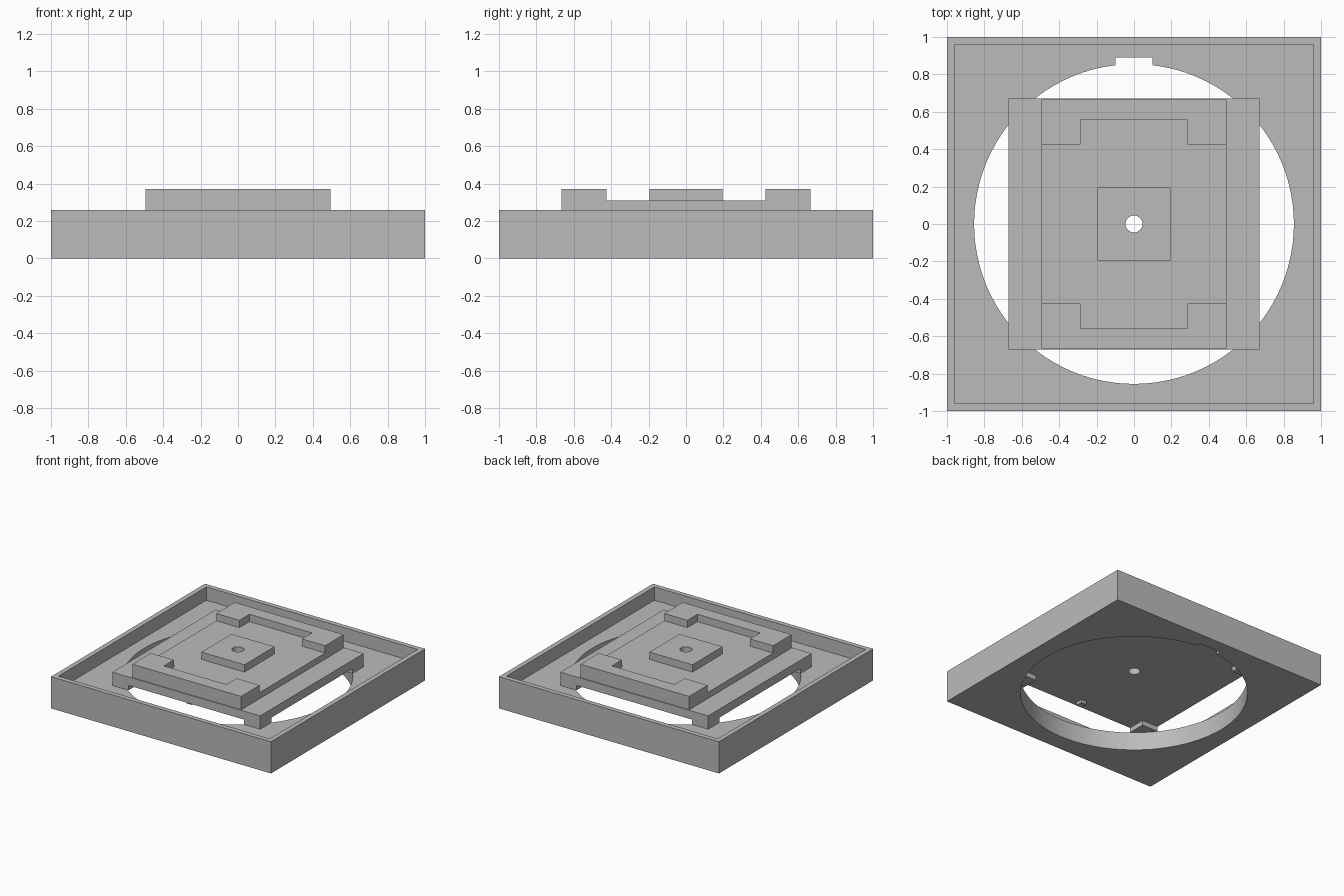
import bpy
import math

if "Cube" in bpy.data.objects:
    bpy.data.objects.remove(bpy.data.objects["Cube"])

grey = bpy.data.materials.new("plain grey")
grey.diffuse_color = (0.5, 0.5, 0.5, 1)
grey.use_nodes = True
grey.node_tree.nodes["Principled BSDF"].inputs["Base Color"].default_value = grey.diffuse_color


def box(name, x0, x1, y0, y1, z0, z1):
    bpy.ops.mesh.primitive_cube_add(size=1, location=((x0 + x1) / 2, (y0 + y1) / 2, (z0 + z1) / 2))
    ob = bpy.context.object
    ob.name = name
    ob.scale = (x1 - x0, y1 - y0, z1 - z0)
    bpy.ops.object.transform_apply(location=True, rotation=False, scale=True)
    ob.data.materials.append(grey)
    return ob


def cylinder(name, radius, z0, z1, sides):
    bpy.ops.mesh.primitive_cylinder_add(vertices=sides, radius=radius, depth=z1 - z0,
                                        location=(0, 0, (z0 + z1) / 2))
    ob = bpy.context.object
    ob.name = name
    ob.data.materials.append(grey)
    return ob


def cut(target, *cutters):
    bpy.ops.object.select_all(action='DESELECT')
    bpy.context.view_layer.objects.active = target
    target.select_set(True)
    for c in cutters:
        mod = target.modifiers.new("cut", 'BOOLEAN')
        mod.operation = 'DIFFERENCE'
        mod.solver = 'EXACT'
        mod.object = c
        bpy.ops.object.modifier_apply(modifier=mod.name)
    for c in cutters:
        bpy.data.objects.remove(c)
    bpy.ops.object.shade_smooth_by_angle(angle=math.radians(30))


FLOOR, RIM, PLATE_Z, SLAB, TOP = 0.15, 0.26, 0.19, 0.31, 0.37

# Square tray with raised rim, round opening and a key notch at the back
tray = box("tray", -1, 1, -1, 1, 0, RIM)
cut(tray,
    box("recess_cutter", -0.96, 0.96, -0.96, 0.96, FLOOR, 0.5),
    cylinder("opening_cutter", 0.855, -0.2, 0.5, 96),
    box("notch_cutter", -0.1, 0.1, 0.6, 0.89, -0.2, 0.5))

# Square plate raised on four corner legs
plate = box("raised_plate", -0.672, 0.672, -0.672, 0.672, PLATE_Z, RIM)
cut(plate, cylinder("bore_cutter", 0.045, -0.2, 0.6, 32))
for sx in (-1, 1):
    for sy in (-1, 1):
        xs = sorted((sx * 0.525, sx * 0.672))
        ys = sorted((sy * 0.525, sy * 0.672))
        box("corner_leg", *xs, *ys, FLOOR, PLATE_Z)

# Small peg under the front edge
box("locating_peg", -0.02, 0.03, -0.64, -0.58, 0.165, PLATE_Z)

# Upper slab with a bored centre pad
slab = box("upper_slab", -0.495, 0.495, -0.665, 0.665, RIM, SLAB)
cut(slab, cylinder("bore_cutter", 0.045, -0.2, 0.6, 32))
pad = box("centre_pad", -0.195, 0.195, -0.195, 0.195, SLAB, TOP)
cut(pad, cylinder("bore_cutter", 0.045, -0.2, 0.6, 32))

# C-shaped end blocks, open towards the centre
for s in (-1, 1):
    block = box("end_block", -0.495, 0.495, *sorted((s * 0.425, s * 0.665)), SLAB, TOP)
    cut(block, box("block_cutter", -0.285, 0.285, *sorted((s * 0.3, s * 0.555)), 0.2, 0.5))
